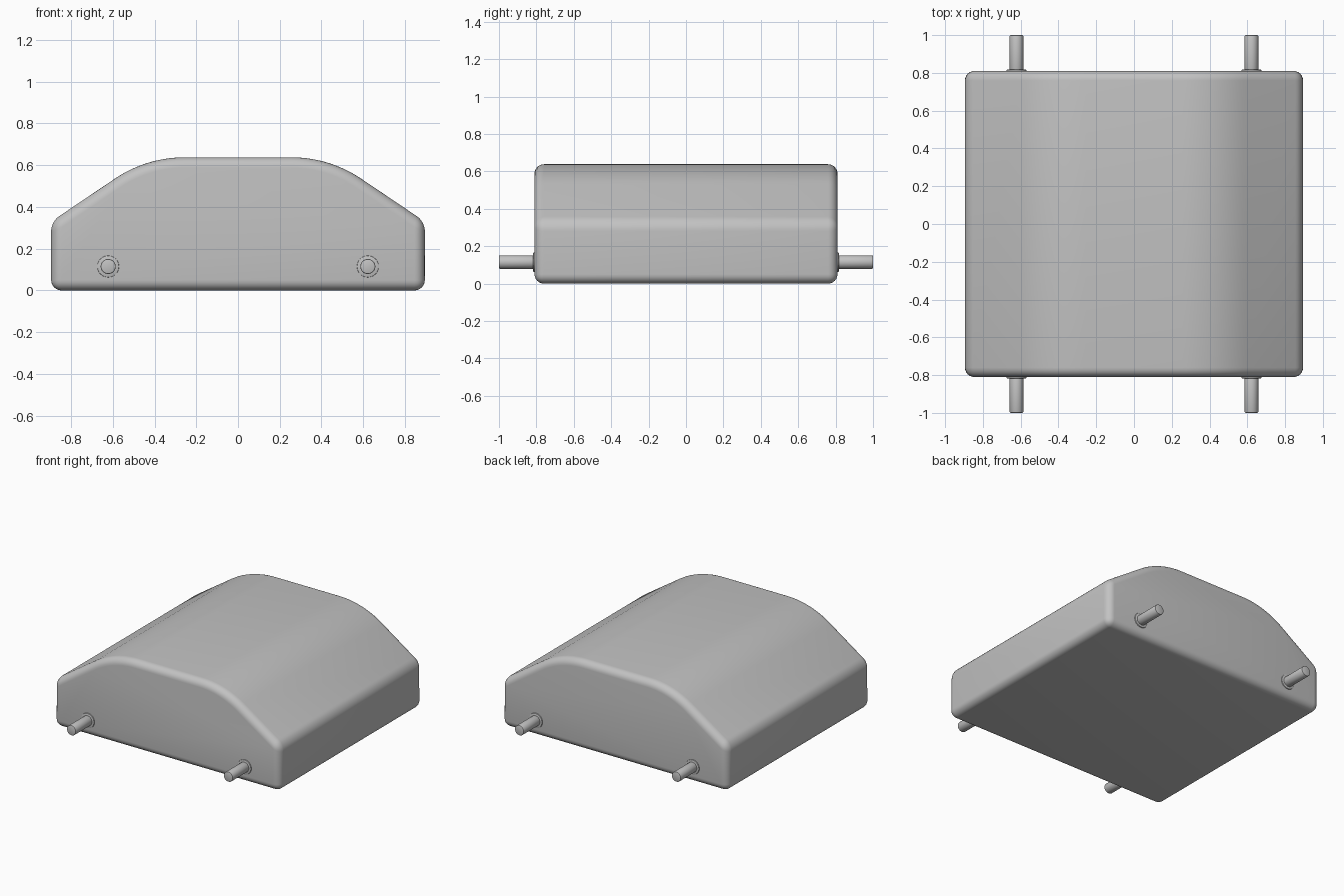
import bpy, bmesh, math
from mathutils import Matrix, Vector

cube = bpy.data.objects.get("Cube")
if cube:
    bpy.data.objects.remove(cube, do_unlink=True)

grey = bpy.data.materials.new("mid_grey")
grey.use_nodes = True
COLOUR = (0.54, 0.54, 0.54, 1)
grey.diffuse_color = COLOUR
grey.node_tree.nodes["Principled BSDF"].inputs["Base Color"].default_value = COLOUR


def finish(name, bm, bevel, segments):
    """Turn a bmesh into a smooth-shaded object with rounded sharp edges."""
    bmesh.ops.recalc_face_normals(bm, faces=bm.faces)
    mesh = bpy.data.meshes.new(name)
    bm.to_mesh(mesh)
    bm.free()
    mesh.materials.append(grey)
    obj = bpy.data.objects.new(name, mesh)
    bpy.context.collection.objects.link(obj)
    mod = obj.modifiers.new("rounded_edges", 'BEVEL')
    mod.width = bevel
    mod.segments = segments
    mod.limit_method = 'ANGLE'
    mod.angle_limit = math.radians(25)
    bpy.ops.object.select_all(action='DESELECT')
    obj.select_set(True)
    bpy.context.view_layer.objects.active = obj
    bpy.ops.object.modifier_apply(modifier=mod.name)
    bpy.ops.object.shade_smooth_by_angle(angle=math.radians(30))
    return obj


def shoulder(start, slope, radius, steps):
    """Arc that leaves the flat top and ends tangent to the sloping side."""
    return [(start[0] + radius * math.sin(slope * i / steps),
             start[1] - radius * (1 - math.cos(slope * i / steps)))
            for i in range(steps + 1)]


# Body: symmetric domed profile extruded from front to back
half_length = 0.81
right_half = shoulder((0.255, 0.638), math.radians(35), 0.6, 14)
right_half += [(0.895, 0.33), (0.895, 0)]
profile = right_half + [(-x, z) for x, z in reversed(right_half)]

bm = bmesh.new()
face = bm.faces.new([bm.verts.new((x, -half_length, z)) for x, z in profile])
result = bmesh.ops.extrude_face_region(bm, geom=[face])
moved = [v for v in result["geom"] if isinstance(v, bmesh.types.BMVert)]
bmesh.ops.translate(bm, verts=moved, vec=Vector((0, 2 * half_length, 0)))
finish("body", bm, 0.05, 6)


def rod(name, x, y_from, y_to, radius, bevel):
    """Round bar lying along y at axle height."""
    bm = bmesh.new()
    place = Matrix.Translation((x, (y_from + y_to) / 2, 0.115))
    bmesh.ops.create_cone(
        bm, cap_ends=True, segments=32, radius1=radius, radius2=radius,
        depth=abs(y_to - y_from),
        matrix=place @ Matrix.Rotation(math.pi / 2, 4, 'X'))
    finish(name, bm, bevel, 2)


# Axle pins with thin collars on the front and back
for side, x in (("left", 0.622), ("right", -0.622)):
    for end, s in (("front", -1), ("back", 1)):
        rod(f"{end}_{side}_axle_pin", x, s * 0.79, s, 0.036, 0.005)
        rod(f"{end}_{side}_collar", x, s * 0.79, s * 0.817, 0.052, 0.003)
